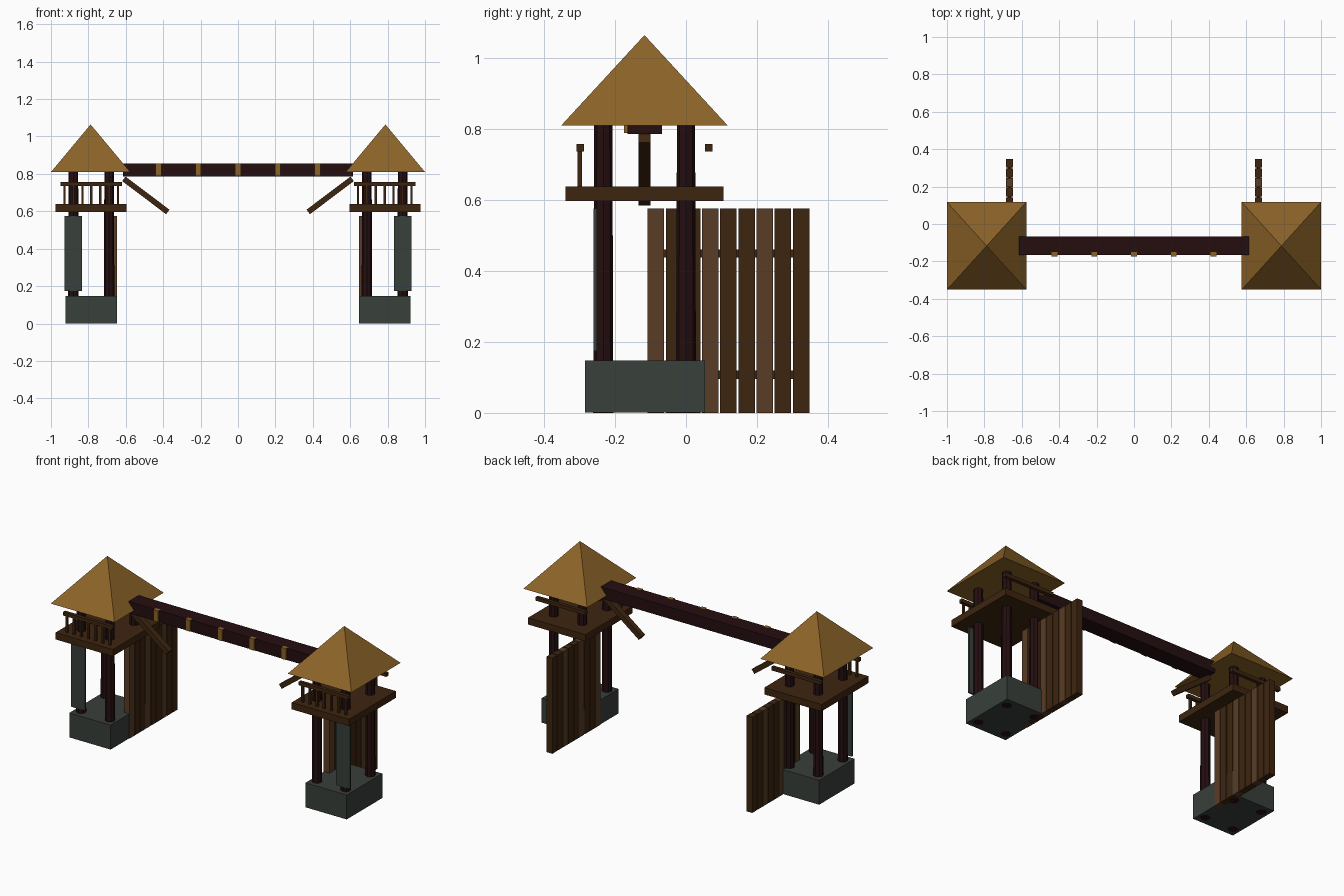
import bpy, bmesh, math
from mathutils import Matrix, Vector

if "Cube" in bpy.data.objects:
    bpy.data.objects.remove(bpy.data.objects["Cube"])


def material(name, rgb):
    m = bpy.data.materials.new(name)
    m.diffuse_color = (*rgb, 1)
    m.use_nodes = True
    m.node_tree.nodes["Principled BSDF"].inputs["Base Color"].default_value = m.diffuse_color
    return m


THATCH = material("thatch", (0.262, 0.125, 0.021))
STONE = material("dark stone", (0.040, 0.050, 0.042))
LOG = material("dark timber", (0.018, 0.0044, 0.0052))
WOOD = material("brown wood", (0.048, 0.0185, 0.0052))
PALE = material("pale plank", (0.098, 0.045, 0.0185))


def finish(name, bm, mat):
    mesh = bpy.data.meshes.new(name)
    bm.to_mesh(mesh)
    bm.free()
    mesh.materials.append(mat)
    ob = bpy.data.objects.new(name, mesh)
    bpy.context.collection.objects.link(ob)
    return ob


def box(name, x, y, z, mat, tilt=0):
    """Box from (min, max) ranges, tilted about its own y axis."""
    centre = Vector([(a + b) / 2 for a, b in (x, y, z)])
    size = [abs(b - a) for a, b in (x, y, z)]
    bm = bmesh.new()
    bmesh.ops.create_cube(bm, size=1)
    bm.transform(Matrix.Translation(centre) @ Matrix.Rotation(tilt, 4, 'Y')
                 @ Matrix.Diagonal((*size, 1)))
    return finish(name, bm, mat)


def cone(name, x, y, z0, z1, r0, r1, sides, mat, turn=0, stretch=(1, 1)):
    bm = bmesh.new()
    bmesh.ops.create_cone(bm, cap_ends=True, segments=sides,
                          radius1=r0, radius2=r1, depth=z1 - z0)
    bm.transform(Matrix.Translation((x, y, (z0 + z1) / 2))
                 @ Matrix.Diagonal((*stretch, 1, 1))
                 @ Matrix.Rotation(turn, 4, 'Z'))
    bmesh.ops.remove_doubles(bm, verts=bm.verts, dist=1e-5)
    return finish(name, bm, mat)


CY = -0.117   # depth centre of the towers

for s, side in ((-1, "left"), (1, "right")):
    def span(a, b):
        return tuple(sorted((s * a, s * b)))

    # Stone footing and four tapered posts
    box(side + "_base", span(0.648, 0.923), (-0.285, 0.053), (0.001, 0.148), STONE)
    for i, px in enumerate((0.689, 0.88)):
        for j, py in enumerate((-0.233, 0.0)):
            cone(f"{side}_post_{i}{j}", s * px, py, 0, 0.83,
                 0.0285, 0.0255, 8, LOG)

    # Hanging panel on the outer front post
    box(side + "_panel", span(0.834, 0.928), (-0.261, -0.251), (0.175, 0.575), STONE)

    # Lookout platform with rails
    box(side + "_platform", span(0.595, 0.976), (-0.340, 0.106), (0.597, 0.638), WOOD)
    box(side + "_front_rail", span(0.619, 0.949), (-0.308, -0.287), (0.736, 0.757), WOOD)
    box(side + "_back_rail", span(0.619, 0.949), (0.053, 0.074), (0.736, 0.757), WOOD)
    for i in range(7):
        bx = 0.641 + i * 0.0477
        box(f"{side}_baluster_{i}", span(bx - 0.006, bx + 0.006),
            (-0.306, -0.293), (0.63, 0.74), WOOD)

    # Pyramid roof
    root2 = math.sqrt(2)
    cone(side + "_roof", s * 0.788, CY, 0.81, 1.064, root2, 0, 4, THATCH,
         math.pi / 4, (0.212, 0.234))

    # Slanted brace under the beam
    mx, mz, half = 0.493, 0.685, 0.147
    box(side + "_brace", span(mx - half, mx + half), (CY - 0.017, CY + 0.017),
        (mz - 0.015, mz + 0.015), WOOD, tilt=-s * math.atan2(0.176, 0.234))

    # Open gate leaf of nine planks on two cross rails
    for i in range(9):
        y0 = -0.108 + i * 0.0511
        box(f"{side}_gate_plank_{i}", span(0.646, 0.684), (y0, y0 + 0.0465),
            (0, 0.575), PALE if i % 3 == 0 else WOOD)
    for i, z in enumerate((0.096, 0.437)):
        box(f"{side}_gate_rail_{i}", span(0.655, 0.675), (-0.09, 0.33),
            (z, z + 0.023), WOOD)

# Beam joining the towers, with small blocks on the front
box("cross_beam", (-0.615, 0.615), (-0.165, -0.067), (0.785, 0.855), LOG)
for i in range(5):
    x = (i - 2) * 0.2125
    box(f"beam_block_{i}", (x - 0.016, x + 0.016), (-0.174, -0.15),
        (0.788, 0.856), THATCH)
